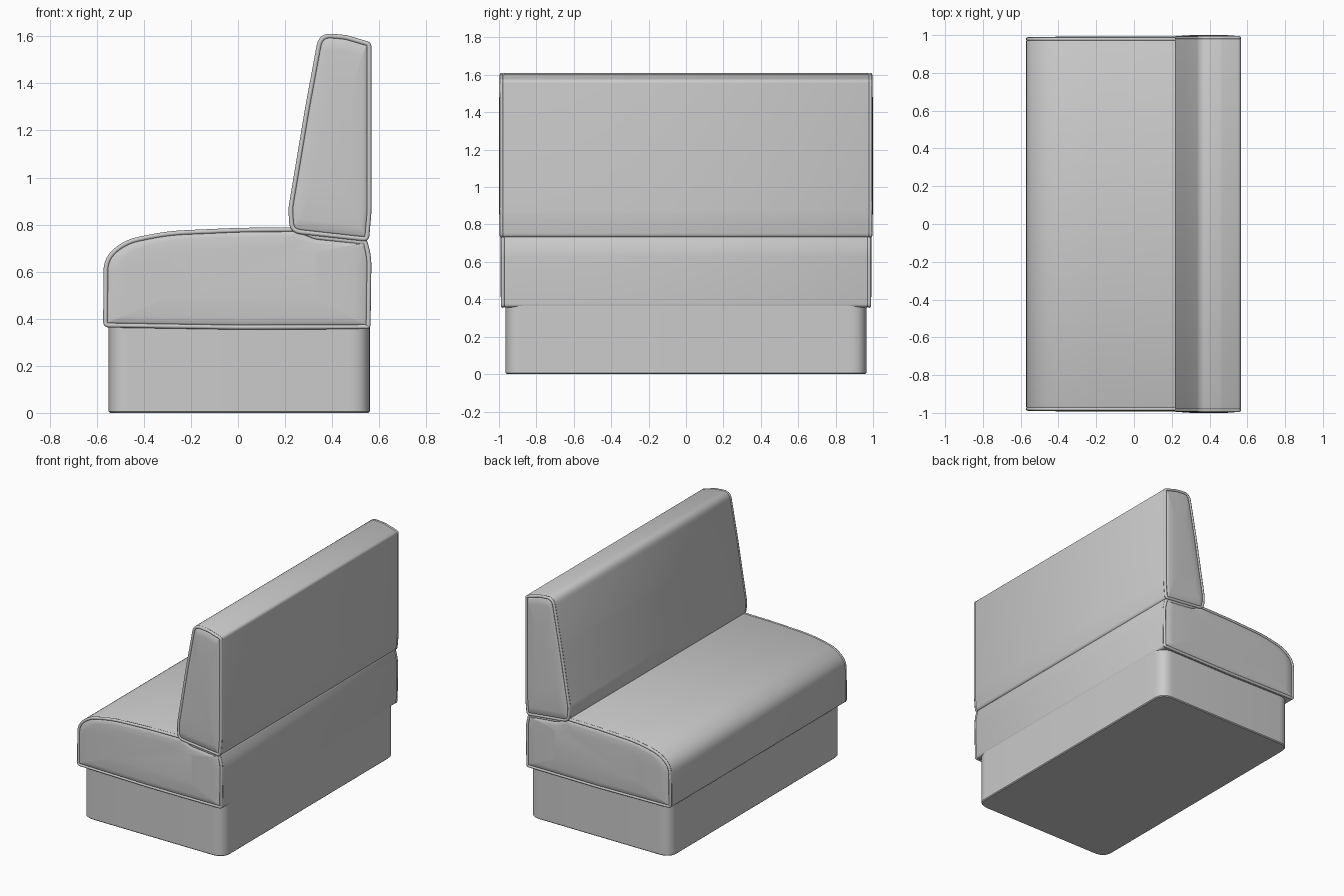
import bpy, bmesh, math
from mathutils import Vector

cube = bpy.data.objects.get("Cube")
if cube:
    bpy.data.objects.remove(cube, do_unlink=True)

grey = bpy.data.materials.new("grey upholstery")
grey.use_nodes = True
COLOUR = (0.6, 0.6, 0.6, 1)
grey.diffuse_color = COLOUR
grey.node_tree.nodes["Principled BSDF"].inputs["Base Color"].default_value = COLOUR


def rounded(corners, steps=6):
    """Closed 2D outline with each corner (x, z, radius) filleted."""
    out = []
    n = len(corners)
    for i, (x, z, r) in enumerate(corners):
        p = Vector((x, z))
        a = Vector(corners[i - 1][:2]) - p
        b = Vector(corners[(i + 1) % n][:2]) - p
        half = a.angle(b) / 2
        d = min(r / math.tan(half), a.length * 0.49, b.length * 0.49)
        p0, p1 = p + a.normalized() * d, p + b.normalized() * d
        for k in range(steps + 1):
            t = k / steps
            arc = p0 * (1 - t) ** 2 + p * (2 * t * (1 - t)) + p1 * t * t
            if not out or (arc - out[-1]).length > 1e-4:
                out.append(arc)
    return out


def inset(points, amount):
    """Move a counter-clockwise outline inward along its normals."""
    out = []
    for i, p in enumerate(points):
        t = (points[(i + 1) % len(points)] - points[i - 1]).normalized()
        out.append(p + Vector((-t.y, t.x)) * amount)
    return out


def shrink(points, factor):
    mid = sum(points, Vector((0, 0))) / len(points)
    return [mid + (p - mid) * factor for p in points]


def loft(name, rings, smooth_angle=35):
    """Skin a list of equal-length 3D rings and cap both ends."""
    bm = bmesh.new()
    loops = [[bm.verts.new(p) for p in ring] for ring in rings]
    for lo, hi in zip(loops, loops[1:]):
        for i in range(len(lo)):
            j = (i + 1) % len(lo)
            bm.faces.new((lo[i], lo[j], hi[j], hi[i]))
    bm.faces.new(loops[0][::-1])
    bm.faces.new(loops[-1])
    bmesh.ops.recalc_face_normals(bm, faces=bm.faces)
    mesh = bpy.data.meshes.new(name)
    bm.to_mesh(mesh)
    bm.free()
    obj = bpy.data.objects.new(name, mesh)
    bpy.context.collection.objects.link(obj)
    mesh.materials.append(grey)
    bpy.ops.object.select_all(action='DESELECT')
    obj.select_set(True)
    bpy.context.view_layer.objects.active = obj
    bpy.ops.object.shade_smooth_by_angle(angle=math.radians(smooth_angle))
    return obj


def piping(name, outline, y):
    """Closed welt cord following the outline at one end of a cushion."""
    curve = bpy.data.curves.new(name, 'CURVE')
    curve.dimensions = '3D'
    curve.bevel_depth = 0.010
    curve.bevel_resolution = 2
    spline = curve.splines.new('POLY')
    spline.points.add(len(outline) - 1)
    for pt, p in zip(spline.points, outline):
        pt.co = (p.x, y, p.y, 1)
    spline.use_cyclic_u = True
    obj = bpy.data.objects.new(name, curve)
    bpy.context.collection.objects.link(obj)
    curve.materials.append(grey)


def cushion(name, corners, end):
    """Upholstered block: long body, seam groove, piping and domed end panels."""
    outline = rounded(corners)
    half = [(outline, end - 0.028), (inset(outline, 0.003), end - 0.021),
            (inset(outline, 0.014), end - 0.018), (inset(outline, 0.018), end - 0.010),
            (inset(outline, 0.024), end - 0.006)]
    panel = inset(outline, 0.024)
    half += [(shrink(panel, 0.9), end - 0.003), (shrink(panel, 0.6), end)]
    sections = [(o, -y) for o, y in reversed(half)] + half
    loft(name, [[(p.x, y, p.y) for p in o] for o, y in sections])
    for side, s in (("right", -1), ("left", 1)):
        piping(f"{name}_piping_{side}", inset(outline, 0.009), s * (end - 0.014))


# Plinth with rounded vertical corners and a fine edge at the floor
W, E, D = -0.55, 0.56, 0.965
plan = rounded([(W, -D, 0.09), (E, -D, 0.09), (E, D, 0.09), (W, D, 0.09)], 8)
loft("plinth", [[(p.x, p.y, z) for p in inset(plan, i)]
                for i, z in ((0.006, 0), (0, 0.006), (0, 0.40))])

# Seat cushion with a rolled front edge
cushion("seat", [(-0.572, 0.364, 0.025), (0.0, 0.355, 1), (0.562, 0.357, 0.02),
                 (0.566, 0.66, 0.3), (0.548, 0.733, 0.01), (0.33, 0.755, 0.1),
                 (0.25, 0.788, 0.05), (0.0, 0.785, 1), (-0.30, 0.772, 1),
                 (-0.48, 0.735, 0.3), (-0.57, 0.66, 0.14)], 0.993)

# Tapering backrest
cushion("backrest", [(0.22, 0.765, 0.055), (0.555, 0.728, 0.025), (0.566, 0.85, 0.6),
                     (0.566, 1.573, 0.025), (0.46, 1.604, 0.1), (0.345, 1.615, 0.08),
                     (0.285, 1.29, 1), (0.215, 0.87, 0.2)], 1.0)
